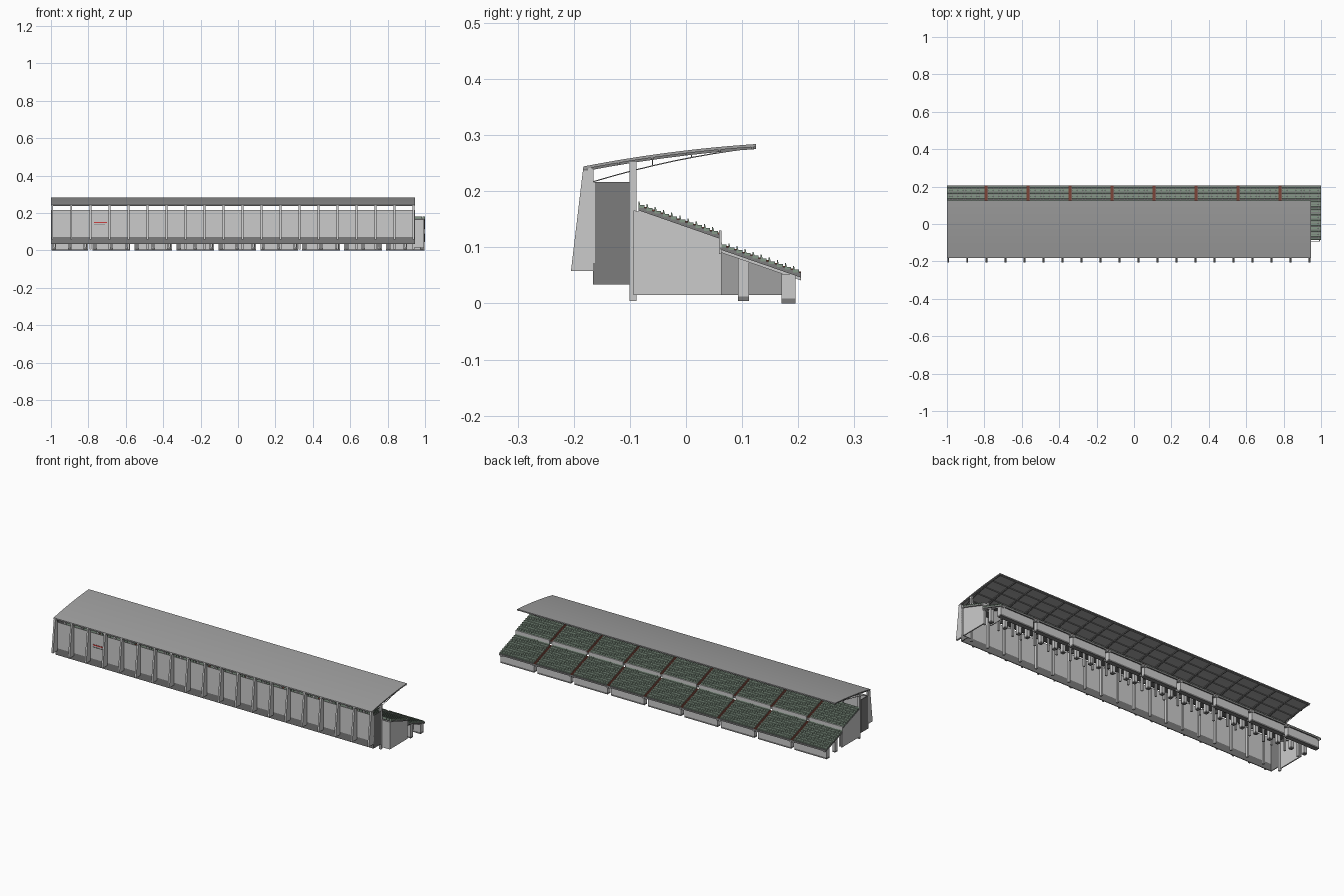
import bpy, bmesh, math

if "Cube" in bpy.data.objects:
    bpy.data.objects.remove(bpy.data.objects["Cube"])

def mat(name, c):
    m = bpy.data.materials.new(name)
    m.diffuse_color = (*c, 1)
    m.use_nodes = True
    m.node_tree.nodes["Principled BSDF"].inputs["Base Color"].default_value = m.diffuse_color
    return m

DARK = mat("dark_grey", (0.2, 0.2, 0.2))
ROOF = mat("roof_grey", (0.35, 0.35, 0.35))
GREEN = mat("seat_green", (0.24, 0.32, 0.25))
BROWN = mat("aisle_brown", (0.2, 0.06, 0.04))
RED = mat("stripe_red", (0.6, 0.05, 0.05))


def build(name, prisms, material=None):
    """One object from prisms: (yz outline, x start, x end)."""
    bm = bmesh.new()
    for prof, x0, x1 in prisms:
        a = [bm.verts.new((x0, y, z)) for y, z in prof]
        b = [bm.verts.new((x1, y, z)) for y, z in prof]
        n = len(prof)
        bm.faces.new(a)
        bm.faces.new(b[::-1])
        for i in range(n):
            j = (i + 1) % n
            bm.faces.new((a[j], a[i], b[i], b[j]))
    bmesh.ops.recalc_face_normals(bm, faces=bm.faces)
    me = bpy.data.meshes.new(name)
    bm.to_mesh(me)
    bm.free()
    ob = bpy.data.objects.new(name, me)
    bpy.context.collection.objects.link(ob)
    if material:
        me.materials.append(material)
    return ob


def rect(y0, y1, z0, z1):
    return [(y0, z0), (y1, z0), (y1, z1), (y0, z1)]


def roof_z(y):
    t = (y + 0.183) / 0.308
    return 0.244 + 0.06 * t - 0.02 * t * t


def band(ys, zf, t):
    """Closed strip of thickness t hanging below the curve zf."""
    return [(y, zf(y)) for y in ys] + [(y, zf(y) - t) for y in reversed(ys)]


XL, XR = -1.0, 0.945
frames = [-0.993 + i * 0.1017 for i in range(20)]
aisles = [-0.79 + i * 0.2245 for i in range(8)]
edges = [-1.0] + aisles + [1.0]
bays = [(edges[i] + (0.008 if i else 0), edges[i + 1] - (0.008 if i < 8 else 0)) for i in range(9)]

# curved roof with purlins below
ys = [-0.183 + 0.308 * i / 12 for i in range(13)]
roof = build("roof", [(band(ys, roof_z, 0.005), XL, XR)], ROOF)
purlins = []
for y in (-0.12, -0.06, 0.0, 0.06, 0.118):
    z = roof_z(y) - 0.005
    purlins.append((rect(y - 0.002, y + 0.002, z - 0.004, z), XL, XR))
z = roof_z(-0.18)
purlins.append((rect(-0.183, -0.175, z - 0.008, z - 0.004), XL, XR))
build("roof_purlins", purlins, DARK)

# roof rafters and thin tension chords on every frame
def chord_z(y):
    t = (y + 0.165) / 0.285
    return 0.218 + 0.086 * t - 0.026 * t * t

cys = [-0.165 + 0.285 * i / 8 for i in range(9)]
rafters, chords = [], []
for x in frames:
    rafters.append((band(ys, lambda y: roof_z(y) - 0.004, 0.005), x - 0.003, x + 0.003))
    chords.append((band(cys, chord_z, 0.002), x - 0.001, x + 0.001))
    for y in (-0.06, 0.01):
        chords.append((rect(y - 0.001, y + 0.001, chord_z(y) - 0.001, roof_z(y) - 0.007), x - 0.001, x + 0.001))
build("roof_rafters", rafters, DARK)
build("roof_chords", chords, DARK)

# tapered outer ribs and inner columns
rib = [(-0.205, 0.058), (-0.165, 0.058), (-0.165, 0.238), (-0.172, 0.243), (-0.183, 0.243)]
build("outer_ribs", [(rib, x - 0.005, x + 0.005) for x in frames])
build("inner_columns", [(rect(-0.101, -0.088, 0.004, 0.252), x - 0.005, x + 0.005) for x in frames])

# outer wall, its darker plinth band, end returns
build("outer_wall", [(rect(-0.166, -0.162, 0.072, 0.216), XL, XR)])
build("wall_plinth", [(rect(-0.166, -0.162, 0.034, 0.072), XL, XR)], DARK)
build("wall_ends", [(rect(-0.165, -0.1, 0.034, 0.216), x, x + 0.004) for x in (XL, XR - 0.004)], DARK)
build("wall_stripe_red", [(rect(-0.168, -0.166, 0.147, 0.153), -0.77, -0.7)], RED)
build("wall_stripe_grey", [(rect(-0.168, -0.166, 0.136, 0.139), -0.77, -0.71)], DARK)

# seating tiers: sloped slabs, beams, seat rows and aisle steps
TIERS = [(-0.085, 0.170, 0.061, 0.119), (0.061, 0.100, 0.205, 0.050)]
ROWS = 10
slabs, seats, steps, beams = [], [], [], []
for y0, z0, y1, z1 in TIERS:
    dy, dz = (y1 - y0) / ROWS, (z1 - z0) / ROWS
    top = []
    for r in range(ROWS):
        y, z = y0 + r * dy, z0 + r * dz
        top += [(y, z), (y + dy, z)]
    slabs.append((top + [(y1, z1 - 0.004), (y0, z0 - 0.004)], -1, 1))
    for x0, x1 in bays:
        for e in (x0, x1):
            x = min(max(e, -0.988), 0.988)
            beams.append(([(y0, z0 - 0.003), (y1, z1 - 0.003), (y1, z1 - 0.009), (y0, z0 - 0.009)], x - 0.006, x + 0.006))
        n = 14
        w = (x1 - x0) / n
        for r in range(ROWS):
            y, z = y0 + r * dy, z0 + r * dz
            # L-shaped seat with its back toward the rear
            prof = [(y, z), (y + dy * 0.75, z), (y + dy * 0.75, z + 0.005),
                    (y + dy * 0.25, z + 0.005), (y + dy * 0.12, z + 0.012), (y, z + 0.012)]
            seats += [(prof, x0 + (k + 0.05) * w, x0 + (k + 0.95) * w) for k in range(n)]
    for a in aisles:
        for r in range(ROWS):
            y, z = y0 + r * dy, z0 + r * dz
            steps.append((rect(y, y + dy, z, z + 0.002), a - 0.008, a + 0.008))
            steps.append((rect(y, y + dy * 0.5, z + 0.002, z + 0.004), a - 0.008, a + 0.008))
build("tier_slabs", slabs, DARK)
build("tier_beams", beams)
build("seats", seats, GREEN)
build("aisle_steps", steps, BROWN)

# riser between the tiers, open at each aisle
build("middle_riser", [(rect(0.059, 0.063, 0.088, 0.130), a, b) for a, b in bays])

# stand end walls and the short rear return at the right end
end = [(-0.094, 0.015), (0.063, 0.015), (0.063, 0.112), (-0.085, 0.164), (-0.094, 0.166)]
build("end_walls", [(end, x, x + 0.006) for x in (-0.998, 0.988)])
build("rear_return", [(rect(-0.094, -0.09, 0.015, 0.166), XR, 0.99)])
low = [(0.063, 0.015), (0.175, 0.015), (0.175, 0.056), (0.063, 0.094)]
build("lower_end_wall", [(low, 0.95, 0.954)], ROOF)

# front fascia boxes on dark bases, pillars under the lower tier
build("front_fascia", [(rect(0.17, 0.195, 0.009, 0.052), a + 0.003, b - 0.003) for a, b in bays])
build("fascia_base", [(rect(0.17, 0.195, 0.0, 0.009), a + 0.003, b - 0.003) for a, b in bays], DARK)
pil, base = [], []
for a, b in bays:
    for x in (a + 0.018, (a + b) / 2, b - 0.018):
        pil.append((rect(0.093, 0.112, 0.012, 0.084), x - 0.009, x + 0.009))
        base.append((rect(0.093, 0.112, 0.004, 0.012), x - 0.009, x + 0.009))
        pil.append((rect(0.05, 0.059, 0.015, 0.118), x - 0.005, x + 0.005))
build("tier_pillars", pil)
build("pillar_bases", base, DARK)

# smooth the curved roof while keeping its edges sharp
bpy.context.view_layer.objects.active = roof
roof.select_set(True)
bpy.ops.object.shade_smooth_by_angle(angle=math.radians(30))
